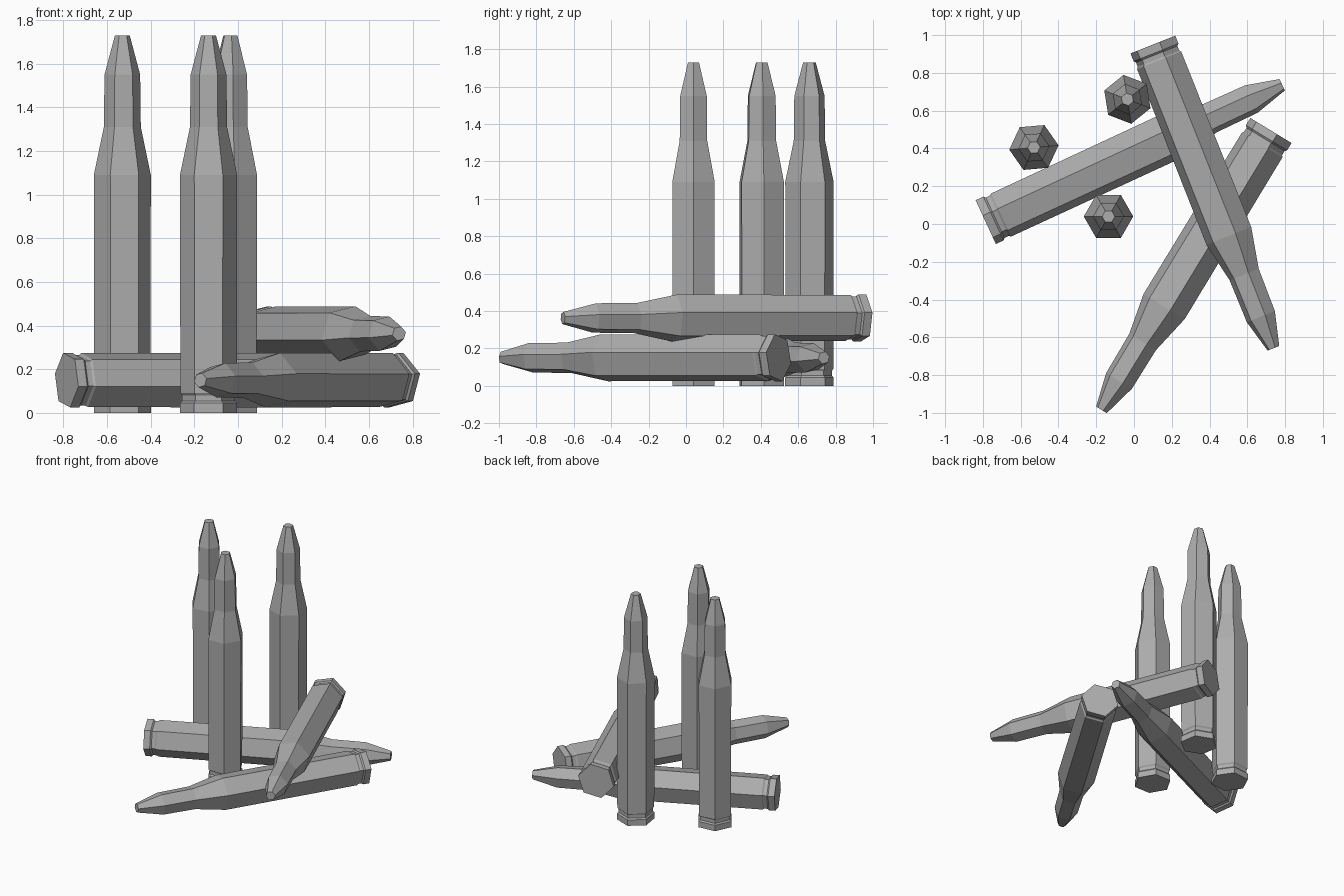
import bpy, bmesh, math
from mathutils import Matrix, Vector

cube = bpy.data.objects.get("Cube")
if cube:
    bpy.data.objects.remove(cube, do_unlink=True)

metal = bpy.data.materials.new("plain_grey")
metal.use_nodes = True
GREY = (0.42, 0.42, 0.42, 1)
metal.diffuse_color = GREY
metal.node_tree.nodes["Principled BSDF"].inputs["Base Color"].default_value = GREY

SIDES = 6
LENGTH = 1.73
# (radius, height): rim, groove, case, shoulder, neck, tip
PROFILE = [(0.131, 0), (0.131, 0.045), (0.121, 0.055), (0.121, 0.08), (0.129, 0.09),
           (0.131, 1.09), (0.085, 1.31), (0.082, 1.55), (0.034, LENGTH)]


def cartridge(name, matrix, roll):
    """Six-sided turned profile with its base at the local origin."""
    bm = bmesh.new()
    rings = []
    for r, h in PROFILE:
        angles = [math.radians(roll) + math.tau * i / SIDES for i in range(SIDES)]
        rings.append([bm.verts.new((r * math.cos(a), r * math.sin(a), h)) for a in angles])
    for low, high in zip(rings, rings[1:]):
        for i in range(SIDES):
            j = (i + 1) % SIDES
            bm.faces.new((low[i], low[j], high[j], high[i]))
    bm.faces.new(rings[0][::-1])
    bm.faces.new(rings[-1])
    mesh = bpy.data.meshes.new(name)
    bm.to_mesh(mesh)
    bm.free()
    mesh.materials.append(metal)
    obj = bpy.data.objects.new(name, mesh)
    obj.matrix_world = matrix
    bpy.context.collection.objects.link(obj)


def lying(base, tip):
    """Frame whose z axis runs from base to tip, with y pointing up."""
    base, tip = Vector(base), Vector(tip)
    axis = (tip - base).normalized()
    up = Vector((0, 0, 1))
    frame = Matrix((up.cross(axis), up, axis)).transposed().to_4x4()
    return Matrix.Translation(base) @ frame


# Upright cartridges
for name, x, y, roll in [("standing_cartridge_right", -0.53, 0.405, 5),
                         ("standing_cartridge_front", -0.135, 0.04, 0),
                         ("standing_cartridge_back", -0.035, 0.66, 39)]:
    cartridge(name, Matrix.Translation((x, y, 0)), roll)

# Cartridges lying on the ground, and one resting across them
for name, base, tip in [
        ("lying_cartridge_back", (-0.785, 0.01, 0.15), (0.78, 0.735, 0.15)),
        ("lying_cartridge_front", (0.725, 0.495, 0.15), (-0.17, -0.98, 0.15)),
        ("lying_cartridge_top", (0.10, 0.95, 0.363), (0.737, -0.655, 0.363))]:
    cartridge(name, lying(base, tip), 13)
